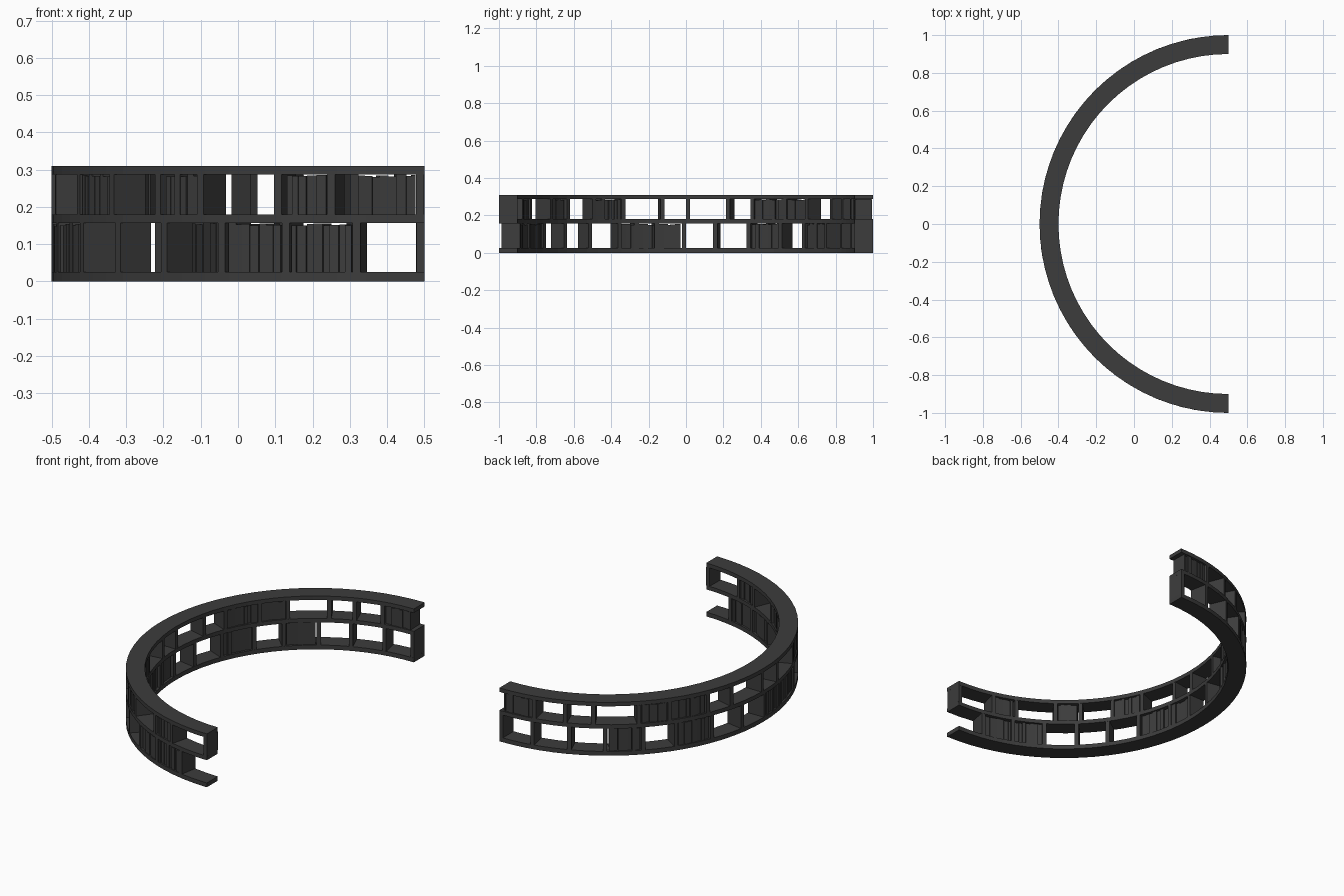
import bpy, bmesh, math, random
from mathutils import Matrix

if "Cube" in bpy.data.objects:
    bpy.data.objects.remove(bpy.data.objects["Cube"])

random.seed(4)
R_IN, R_OUT, T = 0.9, 1.0, 0.022
STEP = 22.5
LOW, UPP = (0.025, 0.157), (0.18, 0.287)

dark = bpy.data.materials.new("dark_wood")
dark.diffuse_color = (0.045, 0.045, 0.045, 1)
dark.use_nodes = True
dark.node_tree.nodes["Principled BSDF"].inputs["Base Color"].default_value = dark.diffuse_color


def finish(bm, name):
    bmesh.ops.recalc_face_normals(bm, faces=bm.faces[:])
    me = bpy.data.meshes.new(name)
    bm.to_mesh(me)
    bm.free()
    me.materials.append(dark)
    ob = bpy.data.objects.new(name, me)
    bpy.context.collection.objects.link(ob)
    return ob


def point(r, deg, z):
    # angle 0 points to -x, +90 to +y; arc centre at x = 0.5
    a = math.radians(deg)
    return (0.5 - r * math.cos(a), r * math.sin(a), z)


def radial_box(bm, deg, width, z0, z1, r0, r1):
    a = math.radians(deg)
    r = (r0 + r1) / 2
    m = (Matrix.Translation(point(r, deg, (z0 + z1) / 2))
         @ Matrix.Rotation(-a, 4, 'Z')
         @ Matrix.Diagonal((r1 - r0, width, z1 - z0, 1)))
    bmesh.ops.create_cube(bm, size=1, matrix=m)


def shelf(name, a0, a1, z0, z1, n=5):
    bm = bmesh.new()
    rings = []
    for i in range(n + 1):
        d = a0 + (a1 - a0) * i / n
        rings.append([bm.verts.new(point(r, d, z)) for r, z in
                      ((R_IN, z0), (R_OUT, z0), (R_OUT, z1), (R_IN, z1))])
    for p, q in zip(rings, rings[1:]):
        for k in range(4):
            bm.faces.new((p[k], p[(k + 1) % 4], q[(k + 1) % 4], q[k]))
    bm.faces.new(rings[0])
    bm.faces.new(rings[-1])
    finish(bm, name)


def books(name, a0, a1, z):
    bm = bmesh.new()
    d = a0
    while d < a1 - 0.5:
        w = min(random.uniform(0.9, 1.7), a1 - d)
        h = (z[1] - z[0]) * random.uniform(0.94, 1.0)
        radial_box(bm, d + w / 2, math.radians(w) * 0.93, z[0], z[0] + h,
                   R_IN + random.uniform(0.003, 0.014), R_OUT - random.uniform(0.003, 0.012))
        d += w
    finish(bm, name)


# per module: lower divider, lower book spans, upper divider, upper book spans
modules = [
    (-79.5, [(-78.7, -69)], -75.5, [(-74.7, -67.8)]),
    (-57, [(-67.2, -57.8)], -53, [(-52.2, -45.3)]),
    (-34.7, [], -33, [(-32.2, -22.8)]),
    (-10, [(-22.2, -10.8), (-9.2, -1.6)], -8, []),
    (10, [], 14.4, []),
    (34, [(22.8, 33.2)], 36, [(24.1, 35.2), (36.8, 44.8)]),
    (56, [(45.3, 55.2)], 59.5, []),
    (78.6, [], 78, [(78.8, 88.5)]),
]
half = math.degrees(T / 2 / 0.95)
for i, (ld, lb, ud, ub) in enumerate(modules):
    a0 = -90 + i * STEP
    a1 = a0 + STEP
    # curved boards
    for nm, z0, z1 in (("bottom", 0, 0.025), ("middle", 0.157, 0.18), ("top", 0.287, 0.31)):
        shelf(f"{nm}_board_{i}", a0, a1, z0, z1)
    # end panels alternate sides between levels, plus one divider per level
    bm = bmesh.new()
    for d, z in ((a1 - half, LOW), (ld, LOW), (a0 + half, UPP), (ud, UPP)):
        radial_box(bm, d, T, z[0], z[1], R_IN, R_OUT)
    finish(bm, f"upright_panels_{i}")
    # rows of books
    for spans, z, nm in ((lb, LOW, "lower"), (ub, UPP, "upper")):
        for j, (b0, b1) in enumerate(spans):
            books(f"{nm}_books_{i}_{j}", b0, b1, z)
